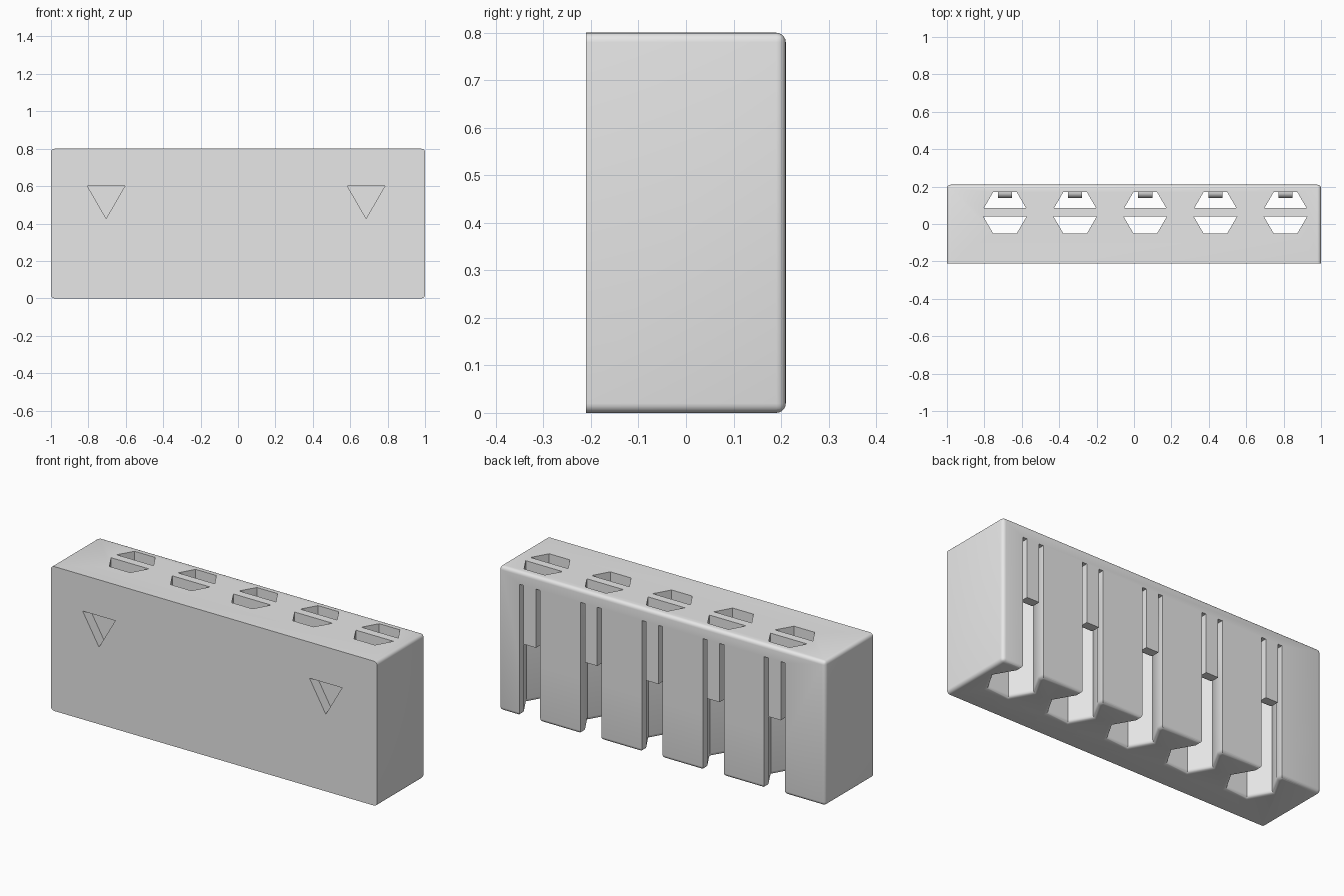
import bpy, bmesh, math
from mathutils import Matrix

default = bpy.data.objects.get("Cube")
if default:
    bpy.data.objects.remove(default, do_unlink=True)

HOLES = [0.06 + 0.375 * i for i in range(-2, 3)]
HOLE_Y = 0.06                 # hole axis
H = 0.11                      # hexagon half width across flats
R = H / math.cos(math.pi / 6)
W = R / 2                     # half width of the rear slot
FINGER = 0.038                # half width of the spring finger
FINGER_Z, ROOF_Z = 0.405, 0.73
FILLET = 0.02

grey = bpy.data.materials.new("light_grey")
grey.use_nodes = True
grey.diffuse_color = (0.8, 0.8, 0.8, 1)
grey.node_tree.nodes["Principled BSDF"].inputs["Base Color"].default_value = (0.8, 0.8, 0.8, 1)


def make_object(name, bm):
    bmesh.ops.recalc_face_normals(bm, faces=bm.faces)
    mesh = bpy.data.meshes.new(name)
    bm.to_mesh(mesh)
    bm.free()
    mesh.materials.append(grey)
    obj = bpy.data.objects.new(name, mesh)
    bpy.context.collection.objects.link(obj)
    return obj


def loft(bm, rings):
    """Closed solid through rings of 3D points."""
    loops = [[bm.verts.new(p) for p in ring] for ring in rings]
    n = len(loops[0])
    for a, b in zip(loops, loops[1:]):
        for i in range(n):
            j = (i + 1) % n
            bm.faces.new((a[i], a[j], b[j], b[i]))
    bm.faces.new(loops[0])
    bm.faces.new(loops[-1])


def prism(bm, points, z0, z1, x):
    loft(bm, [[(x + px, HOLE_Y + py, z) for px, py in points] for z in (z0, z1)])


def box(bm, x0, x1, y0, y1, z0, z1):
    loft(bm, [[(x0, y0, z), (x1, y0, z), (x1, y1, z), (x0, y1, z)] for z in (z0, z1)])


def keyhole(o):
    """Hexagon with a slot out of the back, grown by o."""
    h, r, w = H + o, (H + o) / math.cos(math.pi / 6), W + o
    y = 2 * (h - w * math.cos(math.pi / 6))
    return [(r, 0), (w, y), (w, 0.3), (-w, 0.3), (-w, y), (-r, 0), (-r / 2, -h), (r / 2, -h)]


def combine(body, tool, operation):
    tool.hide_render = True
    mod = body.modifiers.new("cut", "BOOLEAN")
    mod.operation, mod.solver, mod.object = operation, "EXACT", tool
    bpy.context.view_layer.objects.active = body
    bpy.ops.object.modifier_apply(modifier=mod.name)
    bpy.data.objects.remove(tool, do_unlink=True)


# Body block: rounded everywhere except around the front face
bm = bmesh.new()
box(bm, -1, 1, -0.21, 0.21, 0, 0.8)
rounded = [e for e in bm.edges if any(v.co.y > 0 for v in e.verts)]
bmesh.ops.bevel(bm, geom=rounded, offset=FILLET, segments=5, profile=0.5, affect="EDGES")
body = make_object("holder_body", bm)

# Lower channels, open at the back and flared at the bottom
bm = bmesh.new()
steps = [FILLET * i / 5 for i in range(6)]
for x in HOLES:
    levels = [(-0.02, FILLET)]
    for s in steps:
        z = FILLET * (1 - math.cos(s / FILLET * math.pi / 2))
        levels.append((z, FILLET - math.sqrt(max(0, FILLET ** 2 - (FILLET - z) ** 2))))
    levels.append((FINGER_Z, 0))
    loft(bm, [[(x + px, HOLE_Y + py, z) for px, py in keyhole(o)] for z, o in levels])
combine(body, make_object("channel_cutter", bm), "DIFFERENCE")

# Hexagonal shafts up to the roof
bm = bmesh.new()
hexagon = [(R * math.cos(math.pi / 3 * i), R * math.sin(math.pi / 3 * i)) for i in range(6)]
for x in HOLES:
    prism(bm, hexagon, 0.3, ROOF_Z, x)
combine(body, make_object("shaft_cutter", bm), "DIFFERENCE")

# Openings in the roof, leaving a stop bar across each hole
bm = bmesh.new()
for x in HOLES:
    for near, far in ((-0.02, -H), (0.025, H)):
        a, b = (R - abs(y) / math.sqrt(3) for y in (near, far))
        prism(bm, [(-a, near), (a, near), (b, far), (-b, far)], 0.7, 0.9, x)
combine(body, make_object("roof_cutter", bm), "DIFFERENCE")

# Thin slits on both sides of each spring finger
bm = bmesh.new()
for x in HOLES:
    for a, b in ((-W, -FINGER), (FINGER, W)):
        box(bm, x + a, x + b, 0.12, 0.3, 0.3, ROOF_Z)
combine(body, make_object("slit_cutter", bm), "DIFFERENCE")

# Triangular recesses in the front
bm = bmesh.new()
for x in (-0.705, 0.685):
    loft(bm, [[(x - 0.1, y, 0.6), (x + 0.1, y, 0.6), (x, y, 0.427)] for y in (-0.3, -0.154)])
combine(body, make_object("triangle_cutter", bm), "DIFFERENCE")

# Round catches inside the finger tips
bm = bmesh.new()
for x in HOLES:
    place = Matrix.Translation((x, 0.17, FINGER_Z + 0.03)) @ Matrix.Rotation(math.pi / 2, 4, "Y")
    bmesh.ops.create_cone(bm, cap_ends=True, segments=24, radius1=0.03, radius2=0.03,
                          depth=2 * FINGER, matrix=place)
combine(body, make_object("finger_catch", bm), "UNION")

# Smooth fillets, sharp corners
bpy.ops.object.select_all(action="DESELECT")
body.select_set(True)
bpy.context.view_layer.objects.active = body
bpy.ops.object.shade_smooth_by_angle(angle=math.radians(30))
